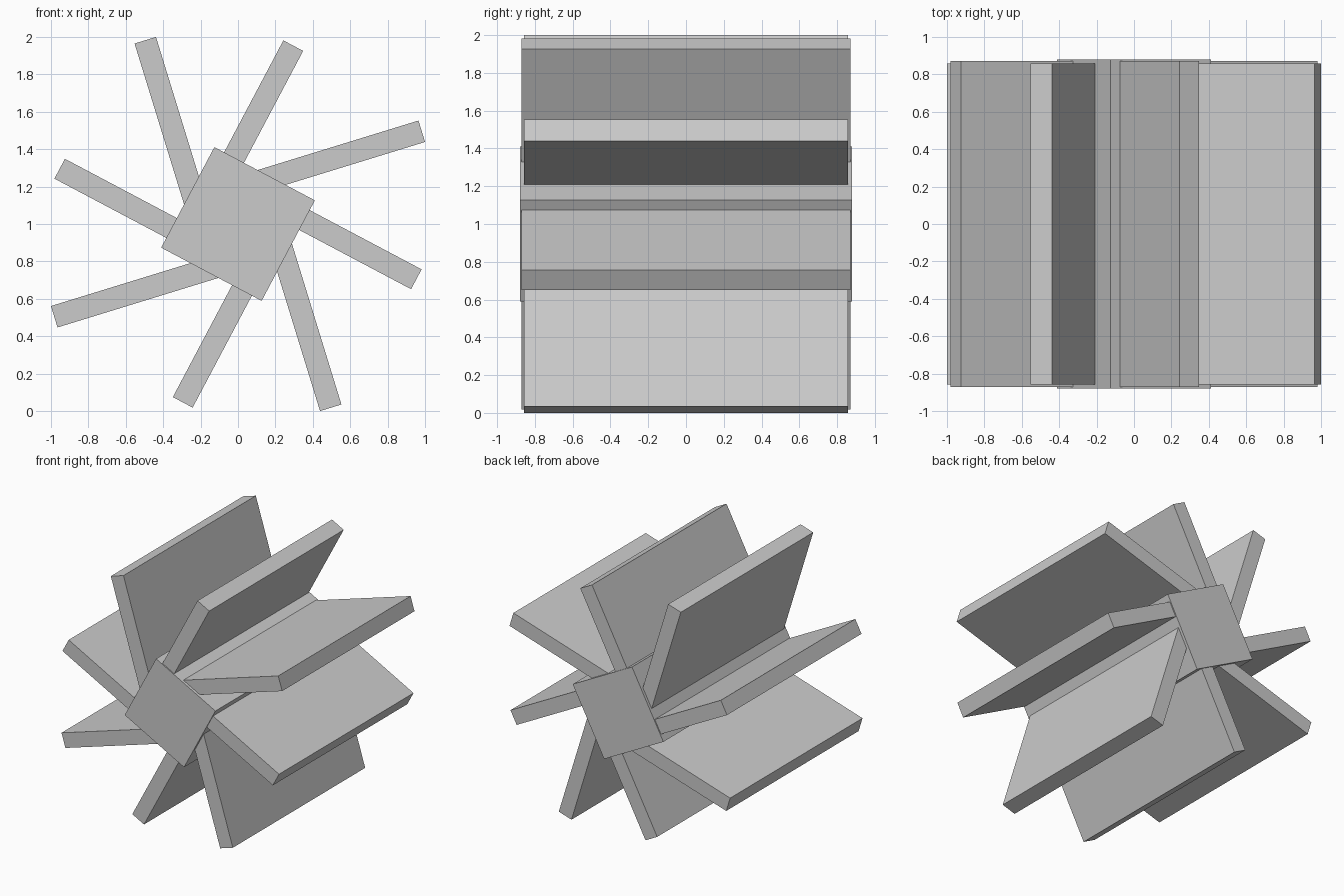
import bpy, math
from mathutils import Matrix, Vector

if "Cube" in bpy.data.objects:
    bpy.data.objects.remove(bpy.data.objects["Cube"])

CENTRE = Vector((0, 0, 1.0))
TURN = 62.1       # angle of the first hub face normal
THICK = 0.12
OFFSET = 0.185    # blades sit off the hub's axis, pinwheel fashion


def box(name, lo, hi, angle):
    """Box given in radial (x), axial (y), tangential (z) terms, spun about y."""
    lo, hi = Vector(lo), Vector(hi)
    bpy.ops.mesh.primitive_cube_add(size=1)
    ob = bpy.context.object
    ob.name = name
    size = hi - lo
    ob.data.transform(Matrix.Translation((lo + hi) / 2) @ Matrix.Diagonal((*size, 1)))
    ob.location = CENTRE
    ob.rotation_euler.y = -math.radians(angle)
    return ob


# square hub
box("hub", (-0.304, -0.88, -0.304), (0.304, 0.88, 0.304), TURN)

# eight blades: four square to the hub faces, four longer ones between them
for i in range(4):
    for name, start, tip, half, extra in (
            ("face_blade", 0.29, 0.981, 0.871, 0),
            ("corner_blade", 0.18, 1.085, 0.857, 45)):
        box(f"{name}_{i + 1}",
            (start, -half, OFFSET - THICK / 2),
            (tip, half, OFFSET + THICK / 2),
            TURN + extra + 90 * i)
